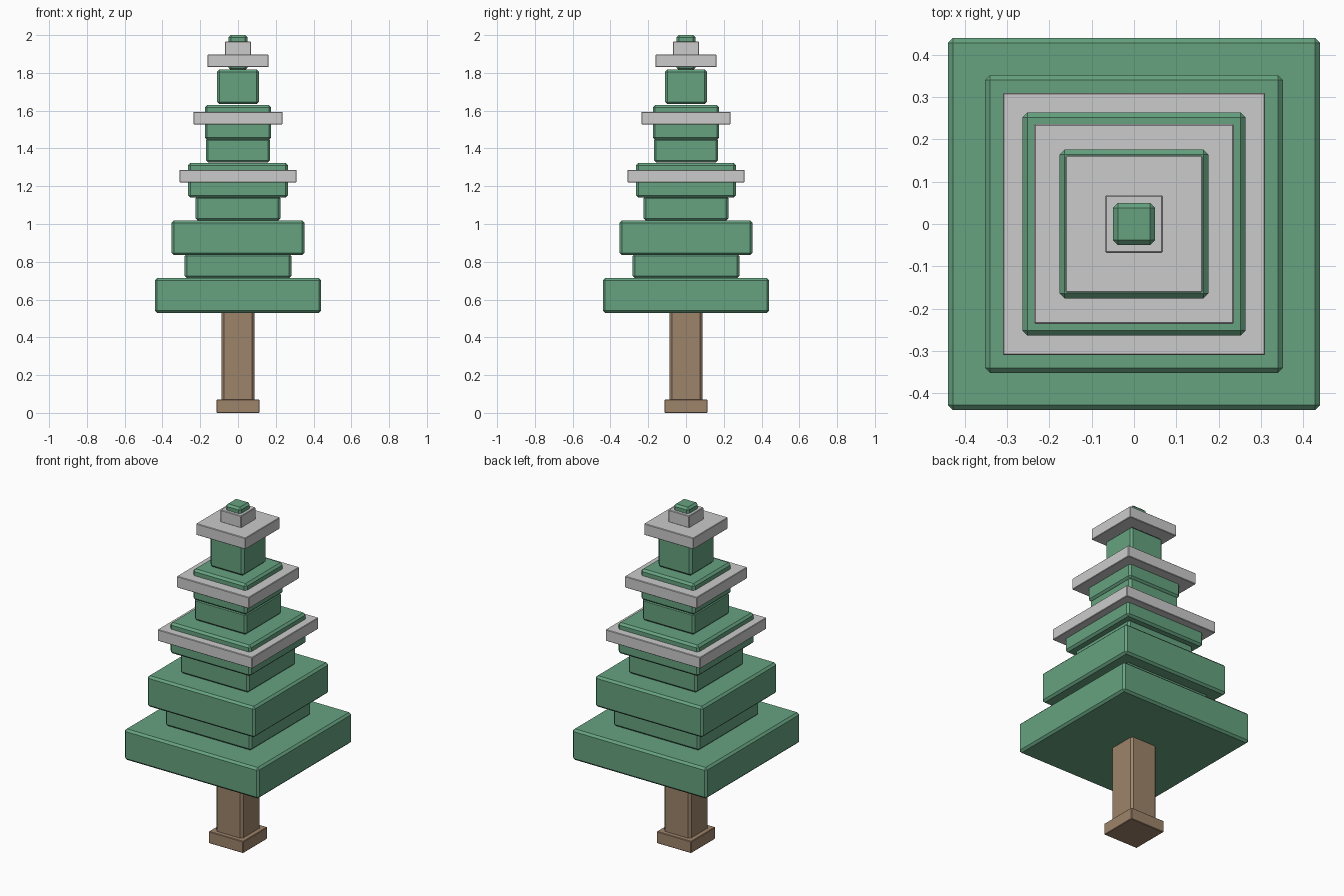
import bpy
import bmesh

cube = bpy.data.objects.get("Cube")
if cube:
    bpy.data.objects.remove(cube, do_unlink=True)


def linear(c):
    c /= 255
    return c / 12.92 if c <= 0.04045 else ((c + 0.055) / 1.055) ** 2.4


def material(name, *rgb):
    colour = [linear(c) for c in rgb] + [1]
    mat = bpy.data.materials.new(name)
    mat.use_nodes = True
    mat.diffuse_color = colour
    mat.node_tree.nodes["Principled BSDF"].inputs["Base Color"].default_value = colour
    return mat


GREEN = material("leaf green", 102, 162, 128)
SNOW = material("snow grey", 203, 203, 203)
BROWN = material("bark brown", 158, 132, 106)


def slab(name, half, bottom, top, mat, chamfer=0.012):
    """Square block with chamfered edges, centred on the trunk axis."""
    bm = bmesh.new()
    bmesh.ops.create_cube(bm, size=1)
    for v in bm.verts:
        v.co.x *= 2 * half
        v.co.y *= 2 * half
        v.co.z = bottom if v.co.z < 0 else top
    bmesh.ops.bevel(bm, geom=bm.edges[:], offset=chamfer, segments=1,
                    profile=0.5, affect='EDGES')
    mesh = bpy.data.meshes.new(name)
    bm.to_mesh(mesh)
    bm.free()
    mesh.materials.append(mat)
    obj = bpy.data.objects.new(name, mesh)
    bpy.context.collection.objects.link(obj)


# Trunk
slab("trunk_foot", 0.113, 0, 0.07, BROWN, 0.003)
slab("trunk", 0.087, 0.03, 0.55, BROWN)

# Wide foliage tiers
for i, (half, bottom) in enumerate([(0.44, 0.53), (0.352, 0.835), (0.264, 1.14),
                                    (0.176, 1.447), (0.11, 1.635)]):
    slab(f"foliage_tier_{i + 1}", half, bottom, bottom + 0.183, GREEN)

# Narrower foliage between the tiers
for i, (half, bottom) in enumerate([(0.282, 0.713), (0.225, 1.018), (0.17, 1.325)]):
    slab(f"foliage_neck_{i + 1}", half, bottom, bottom + 0.13, GREEN)
slab("treetop", 0.05, 1.815, 2.0, GREEN)

# Snow plates and cap
for i, (half, bottom) in enumerate([(0.31, 1.22), (0.236, 1.527), (0.162, 1.83)]):
    slab(f"snow_plate_{i + 1}", half, bottom, bottom + 0.067, SNOW, 0.003)
slab("snow_cap", 0.068, 1.895, 1.967, SNOW, 0.003)
